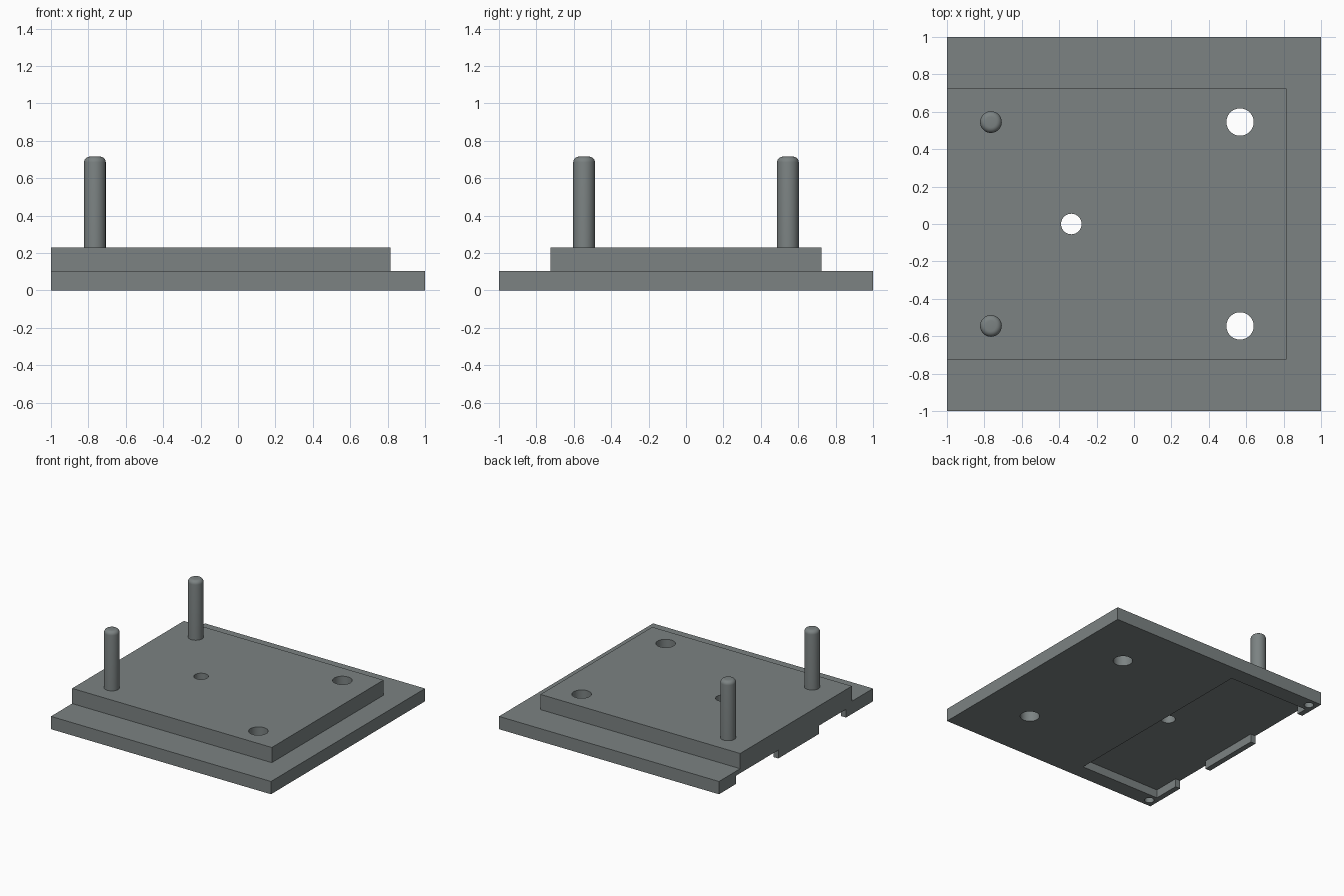
import bpy, bmesh, math

if "Cube" in bpy.data.objects:
    bpy.data.objects.remove(bpy.data.objects["Cube"])

grey = bpy.data.materials.new("steel grey")
grey.diffuse_color = (0.2, 0.225, 0.225, 1)
grey.use_nodes = True
grey.node_tree.nodes["Principled BSDF"].inputs["Base Color"].default_value = grey.diffuse_color


def finish(bm, name):
    mesh = bpy.data.meshes.new(name)
    bm.to_mesh(mesh)
    bm.free()
    mesh.materials.append(grey)
    ob = bpy.data.objects.new(name, mesh)
    bpy.context.collection.objects.link(ob)
    return ob


def box(name, x0, x1, y0, y1, z0, z1, round_right=0):
    bm = bmesh.new()
    bmesh.ops.create_cube(bm, size=1)
    for v in bm.verts:
        v.co = (x1 if v.co.x > 0 else x0, y1 if v.co.y > 0 else y0, z1 if v.co.z > 0 else z0)
    if round_right:
        edges = [e for e in bm.edges if all(v.co.x == x1 and v.co.z == z1 for v in e.verts)]
        bmesh.ops.bevel(bm, geom=edges, offset=round_right, segments=6, profile=0.5, affect='EDGES')
    return finish(bm, name)


def cylinder(name, x, y, r, z0, z1, round_top=0):
    bm = bmesh.new()
    bmesh.ops.create_cone(bm, cap_ends=True, segments=48, radius1=r, radius2=r, depth=z1 - z0)
    bmesh.ops.translate(bm, verts=bm.verts, vec=(x, y, (z0 + z1) / 2))
    if round_top:
        edges = [e for e in bm.edges if all(v.co.z > z1 - 0.001 for v in e.verts)]
        bmesh.ops.bevel(bm, geom=edges, offset=round_top, segments=6, profile=0.5, affect='EDGES')
    return finish(bm, name)


def combine(target, other, operation):
    mod = target.modifiers.new(operation, 'BOOLEAN')
    mod.operation, mod.object, mod.solver = operation, other, 'EXACT'
    bpy.context.view_layer.objects.active = target
    bpy.ops.object.modifier_apply(modifier=mod.name)
    bpy.data.objects.remove(other)


def smooth(ob):
    bpy.ops.object.select_all(action='DESELECT')
    ob.select_set(True)
    bpy.context.view_layer.objects.active = ob
    bpy.ops.object.shade_smooth_by_angle(angle=math.radians(30))


# Base plate with a rounded right edge, and the raised block on it
plate = box("stepped_plate", -1, 1, -1, 1, 0, 0.105, round_right=0.03)
combine(plate, box("raised_block", -1, 0.815, -0.725, 0.725, 0.08, 0.23), 'UNION')

# Shallow pocket underneath, open to the left through two gaps in its wall
FLOOR = 0.068
combine(plate, box("pocket", -0.955, -0.23, -0.87, 0.87, -0.1, FLOOR), 'DIFFERENCE')
for y0, y1 in ((0.23, 0.78), (-0.65, -0.30)):
    combine(plate, box("wall_gap", -1.1, -0.9, y0, y1, -0.1, FLOOR), 'DIFFERENCE')

# Through holes, and blind holes under the left corners
combine(plate, cylinder("centre_hole", -0.335, 0, 0.055, -0.1, 0.4), 'DIFFERENCE')
for s in (-1, 1):
    combine(plate, cylinder("large_hole", 0.567, s * 0.545, 0.073, -0.1, 0.4), 'DIFFERENCE')
    combine(plate, cylinder("corner_hole", -0.935, s * 0.935, 0.036, -0.1, 0.07), 'DIFFERENCE')
smooth(plate)

# Upright pins with rounded tops
for s, side in ((-1, "front"), (1, "back")):
    smooth(cylinder(side + "_pin", -0.765, s * 0.545, 0.058, 0.2, 0.715, round_top=0.03))
